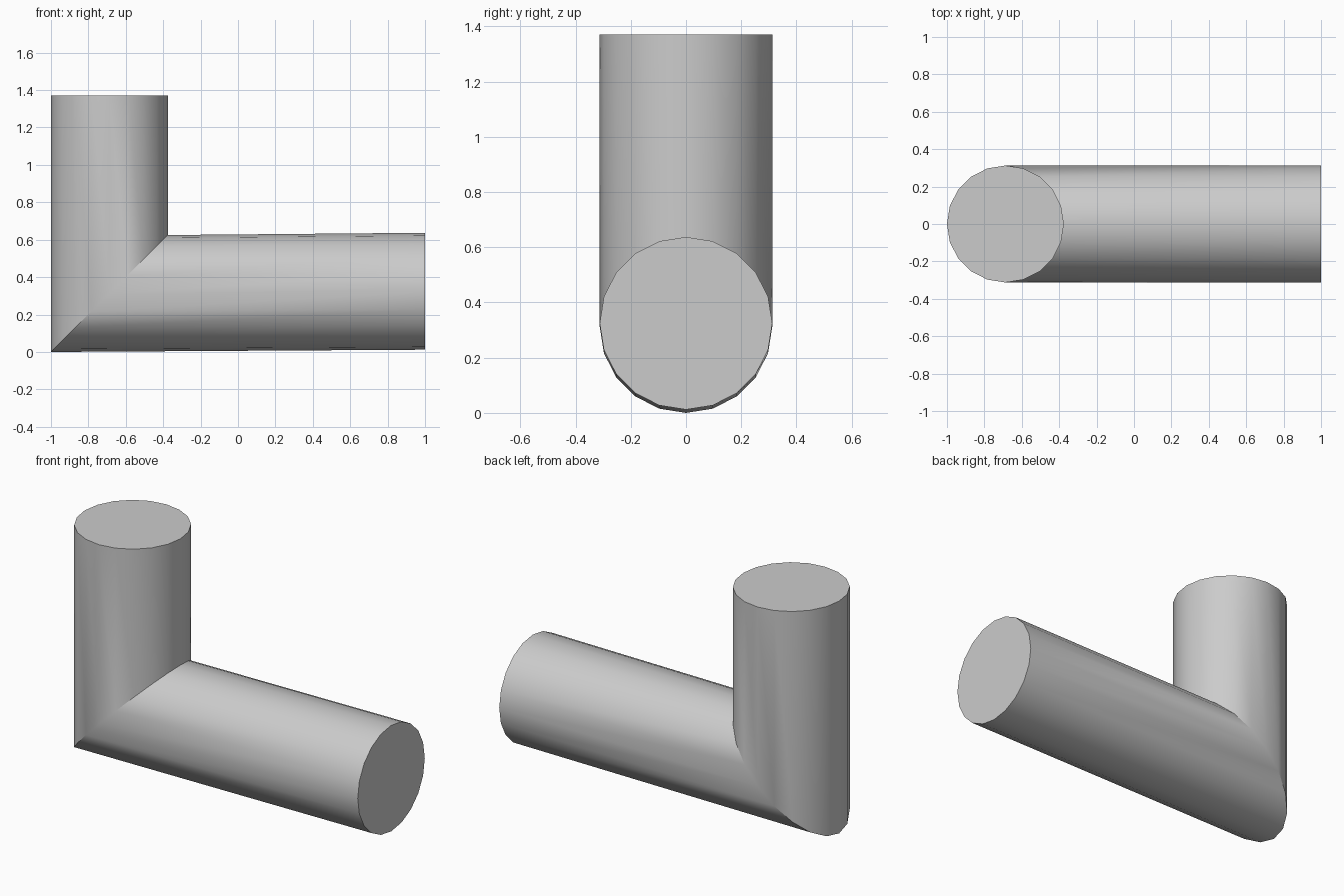
import bpy, bmesh, math
from mathutils import Vector

cube = bpy.data.objects.get("Cube")
if cube:
    bpy.data.objects.remove(cube, do_unlink=True)

RADIUS, SIDES = 0.3125, 20
CORNER = Vector((-0.6875, 0, 0.3125))
TOP = Vector((-0.6875, 0, 1.37))
END = Vector((1, 0, 0.3245))

# Plain grey
grey = bpy.data.materials.new("light_grey")
grey.use_nodes = True
grey.diffuse_color = (0.6, 0.6, 0.6, 1)
grey.node_tree.nodes["Principled BSDF"].inputs["Base Color"].default_value = (0.6, 0.6, 0.6, 1)

bm = bmesh.new()


def ring(centre, x_scale, z_scale):
    """Circle in plan and/or elevation; both scales give the mitred section."""
    verts = []
    for i in range(SIDES):
        a = math.tau * i / SIDES
        c, s = RADIUS * math.cos(a), RADIUS * math.sin(a)
        verts.append(bm.verts.new(centre + Vector((c * x_scale, s, c * z_scale))))
    return verts


# Upright opening, mitre seam and side opening
rings = [ring(TOP, 1, 0), ring(CORNER, 1, 1), ring(END, 0, 1)]

# Pipe walls
for a, b in zip(rings, rings[1:]):
    for i in range(SIDES):
        j = (i + 1) % SIDES
        bm.faces.new((a[i], a[j], b[j], b[i]))

# Flat end caps
bm.faces.new(rings[0])
bm.faces.new(rings[-1])
bmesh.ops.recalc_face_normals(bm, faces=bm.faces)

mesh = bpy.data.meshes.new("elbow_pipe")
bm.to_mesh(mesh)
bm.free()
mesh.materials.append(grey)
pipe = bpy.data.objects.new("elbow_pipe", mesh)
bpy.context.collection.objects.link(pipe)

# Smooth walls, crisp rims and seam
bpy.ops.object.select_all(action="DESELECT")
pipe.select_set(True)
bpy.context.view_layer.objects.active = pipe
bpy.ops.object.shade_smooth_by_angle(angle=math.radians(30))
